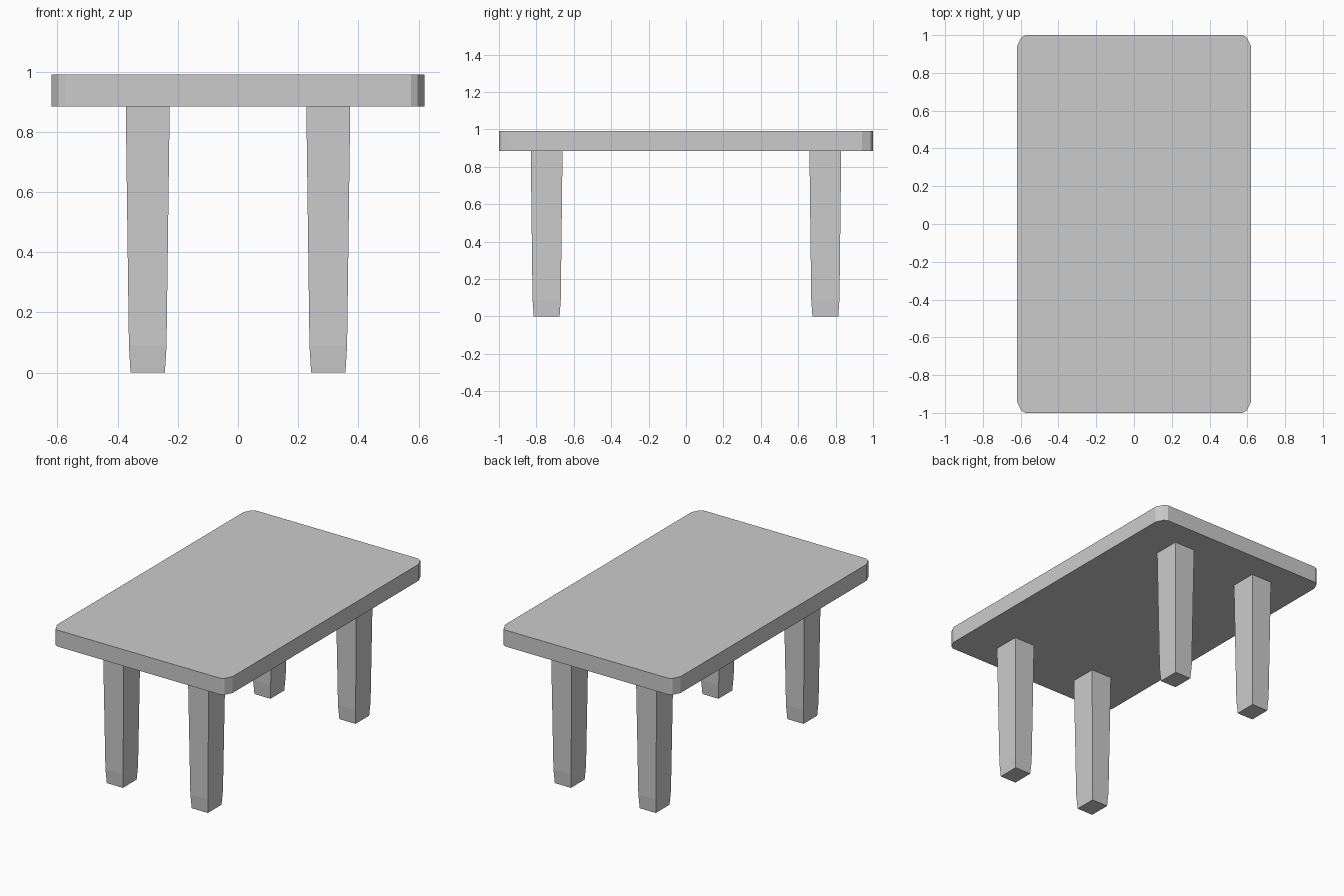
import bpy
import bmesh

if "Cube" in bpy.data.objects:
    bpy.data.objects.remove(bpy.data.objects["Cube"])


def loft(name, rings):
    """Skin a stack of equal-length point rings and cap both ends."""
    bm = bmesh.new()
    loops = [[bm.verts.new(p) for p in ring] for ring in rings]
    n = len(loops[0])
    for a, b in zip(loops, loops[1:]):
        for i in range(n):
            j = (i + 1) % n
            bm.faces.new((a[i], a[j], b[j], b[i]))
    bm.faces.new(loops[0][::-1])
    bm.faces.new(loops[-1])
    bmesh.ops.recalc_face_normals(bm, faces=bm.faces[:])
    mesh = bpy.data.meshes.new(name)
    bm.to_mesh(mesh)
    bm.free()
    obj = bpy.data.objects.new(name, mesh)
    bpy.context.collection.objects.link(obj)
    return obj


# Tabletop: slab with two-facet rounded corners
corner = [(0.62, 0.94), (0.597, 0.987), (0.575, 1.0)]
outline = (corner
           + [(-x, y) for x, y in reversed(corner)]
           + [(-x, -y) for x, y in corner]
           + [(x, -y) for x, y in reversed(corner)])
loft("tabletop", [[(x, y, z) for x, y in outline] for z in (0.885, 0.99)])

# Legs: square-cut posts, tapering down with a narrower foot
leg_sections = [(0.0, 0.057, 0.069), (0.09, 0.0625, 0.0755), (0.885, 0.073, 0.085)]
for side, sx in (("left", -1), ("right", 1)):
    for end, sy in (("front", -1), ("back", 1)):
        cx, cy = 0.30 * sx, 0.745 * sy
        loft(f"{end}_{side}_leg",
             [[(cx + hx * u, cy + hy * v, z)
               for u, v in ((-1, -1), (1, -1), (1, 1), (-1, 1))]
              for z, hx, hy in leg_sections])
